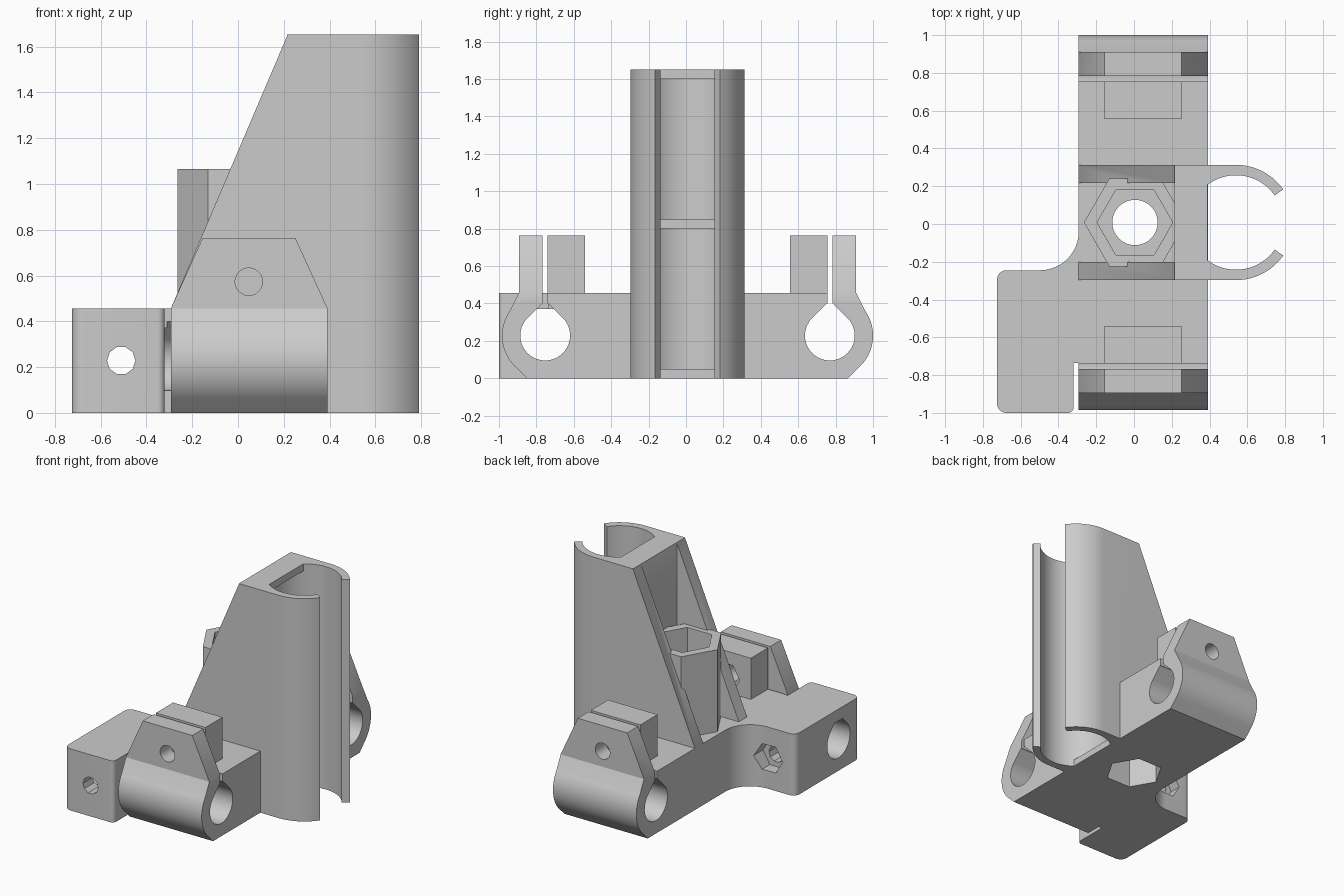
import bpy, bmesh
from math import cos, sin, radians, sqrt
from mathutils import Vector

cube = bpy.data.objects.get("Cube")
if cube:
    bpy.data.objects.remove(cube, do_unlink=True)

grey = bpy.data.materials.new("plain grey plastic")
grey.use_nodes = True
tone = (0.6, 0.6, 0.6, 1)
grey.diffuse_color = tone
for node in grey.node_tree.nodes:
    if node.type == 'BSDF_PRINCIPLED':
        node.inputs["Base Color"].default_value = tone

AXES = {
    'x': lambda u, v, w: (w, u, v),
    'y': lambda u, v, w: (u, w, v),
    'z': lambda u, v, w: (u, v, w),
}


def arc(cx, cy, r, start, end, n=16):
    angles = [radians(start + (end - start) * i / n) for i in range(n + 1)]
    return [(cx + r * cos(a), cy + r * sin(a)) for a in angles]


def ring(cx, cy, r, n):
    return arc(cx, cy, r, 0, 360, n)[:-1]


def rect(u0, u1, v0, v1):
    return [(u0, v0), (u1, v0), (u1, v1), (u0, v1)]


def flip(points):
    return [(u, -v) for u, v in reversed(points)]


def prism(name, points, axis, low, high):
    """Extrude a 2D profile along an axis."""
    bm = bmesh.new()
    face = bm.faces.new([bm.verts.new(AXES[axis](u, v, low)) for u, v in points])
    out = bmesh.ops.extrude_face_region(bm, geom=[face])["geom"]
    top = [g for g in out if isinstance(g, bmesh.types.BMVert)]
    bmesh.ops.translate(bm, verts=top, vec=Vector(AXES[axis](0, 0, high - low)))
    bmesh.ops.recalc_face_normals(bm, faces=bm.faces)
    mesh = bpy.data.meshes.new(name)
    bm.to_mesh(mesh)
    bm.free()
    mesh.materials.append(grey)
    obj = bpy.data.objects.new(name, mesh)
    bpy.context.collection.objects.link(obj)
    return obj


def combine(body, tool, operation):
    mod = body.modifiers.new("combine", 'BOOLEAN')
    mod.operation = operation
    mod.solver = 'EXACT'
    mod.object = tool
    bpy.context.view_layer.objects.active = body
    bpy.ops.object.modifier_apply(modifier=mod.name)
    bpy.data.objects.remove(tool, do_unlink=True)


def add(*args):
    combine(body, prism(*args), 'UNION')


def cut(*args):
    combine(body, prism(*args), 'DIFFERENCE')


def span(side, a, b):
    return sorted((side * a, side * b))


BACK, FRONT = -0.293, 0.391      # base ends in x
DECK, TOP = 0.457, 1.652         # base and tower heights
ROD_Y, ROD_Z, ROD_R = 0.761, 0.2285, 0.133
SHAFT_X = 0.54                   # centre of the bearing channel

# Base bar with rounded clamp ends
end = [(0.858, 0)] + arc(ROD_Y, ROD_Z, 0.231, -45, 35, 24) + [(0.902, DECK)]
body = prism("carriage_body", end + [(-u, v) for u, v in reversed(end)],
             'x', BACK, FRONT)

# Side block with rounded corners and an inner fillet
block = [(-0.2, -0.743), (-0.32, -0.743)]
block += arc(-0.35, -0.978, 0.03, 0, -90, 6)
block += arc(-0.675, -0.958, 0.05, -90, -180, 8)
block += arc(-0.675, -0.303, 0.05, 180, 90, 8)
block += arc(-0.498, -0.048, 0.205, -90, 0, 16) + [(-0.2, -0.048)]
add("side_block", block, 'z', 0, DECK)

# Tower with bearing channel
half = arc(SHAFT_X, 0, 0.25, 126.87, 35, 24)
outer = arc(SHAFT_X, 0, 0.305, 35, 90, 16) + [(0.215, 0.305)]
add("tower", half + outer + flip(half + outer), 'z', 0, TOP)

# Sloping side walls and clamp ears
wall = [(BACK, 0.3), (0.28, 0.3), (0.28, TOP), (0.217, TOP), (BACK, DECK)]
ear = [(BACK, 0.4), (FRONT, 0.4), (FRONT, DECK), (0.251, 0.763),
       (-0.155, 0.763), (BACK, DECK)]
for side in (-1, 1):
    add("side_wall", wall, 'y', *span(side, 0.209, 0.305))
    add("outer_ear", ear, 'y', *span(side, ROD_Y, 0.902))
    add("inner_ear", rect(-0.155, 0.251, 0.4, 0.763), 'y',
        *span(side, 0.547, ROD_Y))

# Hexagonal nut column
add("nut_column", ring(0.005, 0, 0.27, 6), 'z', 0.3, 1.065)
cut("upper_pocket", ring(0.005, 0, 0.2, 6), 'z', 0.4, 1.3)
cut("lower_pocket", ring(0.005, 0, 0.2, 6), 'z', -0.1, 0.28)
cut("screw_hole", ring(0.005, 0, 0.12, 40), 'z', -0.2, 1.4)

# Bearing recesses between the retaining ridges
recess = arc(SHAFT_X, 0, 0.25, 126.87, 233.13, 28) + [(0.45, -0.19), (0.45, 0.19)]
for low, high in ((0.05, 0.8), (0.85, 1.6)):
    cut("bearing_recess", recess, 'z', low, high)


# Teardrop rod holes, clamp slots and clamp bolts
def teardrop(y, top):
    w = ROD_R * sqrt(2) - (top - ROD_Z)
    return arc(y, ROD_Z, ROD_R, 135, 405, 40) + [(y + w, top), (y - w, top)]


for side in (-1, 1):
    y = side * ROD_Y
    cut("rod_hole", teardrop(y, 0.4), 'x', -0.31, 0.5)
    cut("clamp_slot", rect(y - 0.0135, y + 0.0135, 0.3, 0.9), 'x', -0.31, 0.5)
    cut("clamp_bolt_hole", ring(0.047, 0.573, 0.06, 24), 'y',
        *span(side, 0.5, 1))
    cut("clamp_nut_trap", ring(0.047, 0.573, 0.11, 6), 'y',
        *span(side, 0.5, 0.61))

# Side block holes
cut("block_rod_hole", teardrop(-ROD_Y, 0.37), 'x', -0.8, -0.25)
cut("block_bolt_hole", ring(-0.51, ROD_Z, 0.062, 10), 'y', -1.1, -0.2)
cut("block_nut_trap", ring(-0.51, ROD_Z, 0.11, 6), 'y', -0.34, -0.1)

# Centre and shade
for v in body.data.vertices:
    v.co.y += 0.008
bpy.ops.object.select_all(action='DESELECT')
body.select_set(True)
bpy.context.view_layer.objects.active = body
bpy.ops.object.shade_smooth_by_angle(angle=radians(25))
